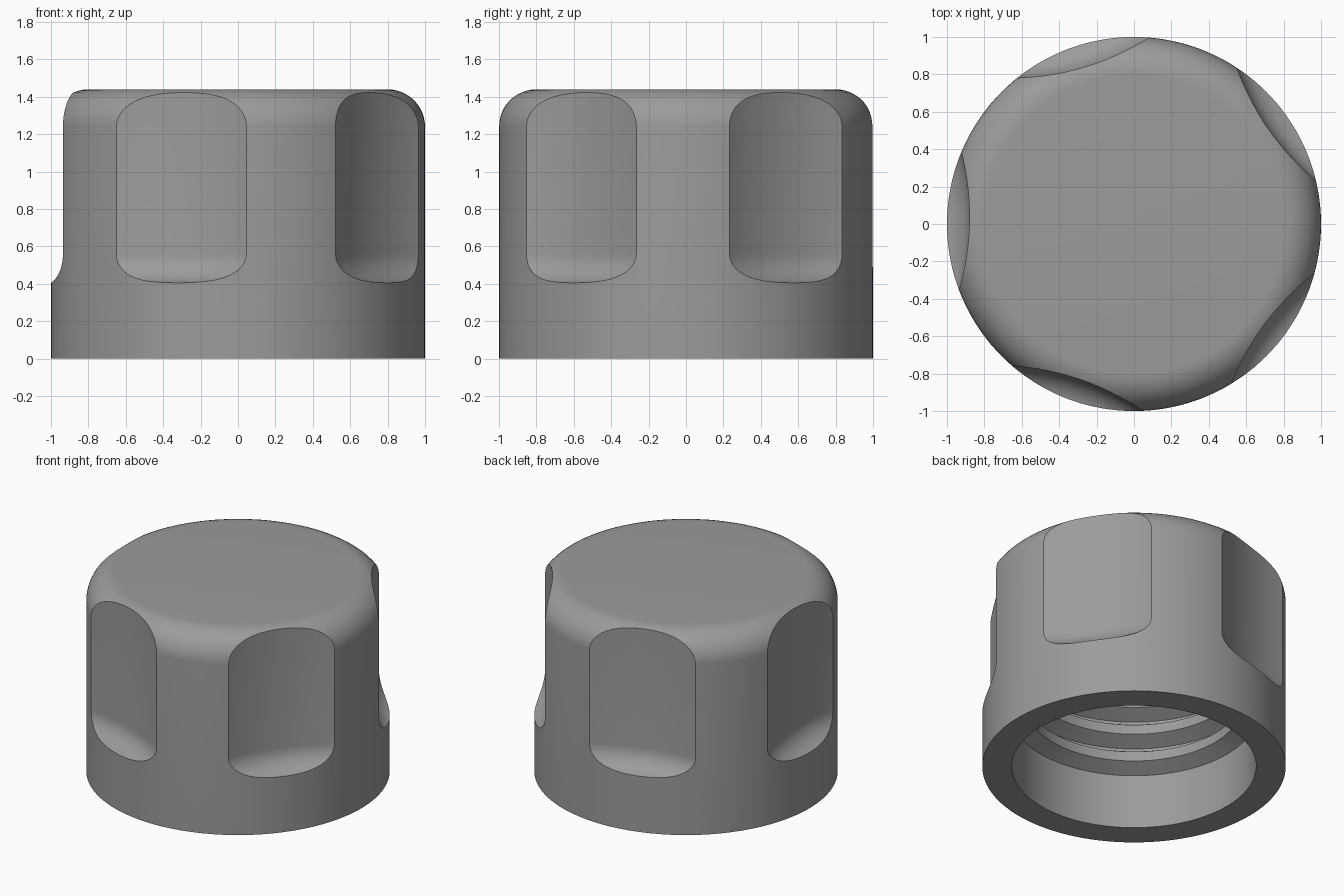
import bpy, bmesh, math
from mathutils import Matrix

if "Cube" in bpy.data.objects:
    bpy.data.objects.remove(bpy.data.objects["Cube"])


def lathe(name, profile, segments):
    """Closed solid turned about z; the first and last profile points are on the axis."""
    bm = bmesh.new()
    bottom = bm.verts.new((0, 0, profile[0][1]))
    top = bm.verts.new((0, 0, profile[-1][1]))
    rings = []
    for r, z in profile[1:-1]:
        rings.append([bm.verts.new((r * math.cos(2 * math.pi * i / segments),
                                    r * math.sin(2 * math.pi * i / segments), z))
                      for i in range(segments)])
    for i in range(segments):
        j = (i + 1) % segments
        bm.faces.new((bottom, rings[0][j], rings[0][i]))
        bm.faces.new((top, rings[-1][i], rings[-1][j]))
        for a, b in zip(rings, rings[1:]):
            bm.faces.new((a[i], a[j], b[j], b[i]))
    bmesh.ops.recalc_face_normals(bm, faces=bm.faces)
    mesh = bpy.data.meshes.new(name)
    bm.to_mesh(mesh)
    bm.free()
    obj = bpy.data.objects.new(name, mesh)
    bpy.context.collection.objects.link(obj)
    return obj


def arc(cr, cz, radius, start, end, steps):
    """Points of an arc in the profile plane, angles in degrees."""
    pts = []
    for k in range(steps + 1):
        a = math.radians(start + (end - start) * k / steps)
        pts.append((cr + radius * math.cos(a), cz + radius * math.sin(a)))
    return pts


HEIGHT, FILLET = 1.44, 0.2
BORE, CREST, PITCH = 0.805, 0.705, 0.204

# Hollow inside: ceiling, thread rings, plain bore, bottom rim
inside = [(0, 1.22), (BORE, 1.22)]
for k in reversed(range(4)):
    z = 0.45 + k * PITCH
    inside += [(BORE, z + 0.13), (CREST, z + 0.07), (CREST, z), (BORE, z - 0.055)]
inside += [(BORE, 0)]

# Outer wall with rounded top edge
outside = [(1, 0)] + arc(1 - FILLET, HEIGHT - FILLET, FILLET, 0, 90, 12) + [(0, HEIGHT)]
cap = lathe("cap_body", inside + outside, 144)

# Five concave grip scallops with rounded floors
CUT_R, CUT_X, CUT_FILLET, FLOOR = 1.39, 2.27, 0.16, 0.4
cut_profile = ([(0, FLOOR)]
               + arc(CUT_R - CUT_FILLET, FLOOR + CUT_FILLET, CUT_FILLET, -90, 0, 10)
               + [(CUT_R, 1.7), (0, 1.7)])
for k in range(5):
    cutter = lathe("scallop_cutter", cut_profile, 240)
    cutter.data.transform(Matrix.Rotation(math.radians(35 + 72 * k), 4, 'Z')
                          @ Matrix.Translation((CUT_X, 0, 0)))
    cutter.hide_render = True
    mod = cap.modifiers.new("scallop", 'BOOLEAN')
    mod.operation = 'DIFFERENCE'
    mod.solver = 'EXACT'
    mod.object = cutter

# Bake the cuts and discard the cutters
bpy.context.view_layer.update()
baked = bpy.data.meshes.new_from_object(
    cap.evaluated_get(bpy.context.evaluated_depsgraph_get()))
cap.modifiers.clear()
cap.data = baked
for obj in list(bpy.data.objects):
    if obj != cap:
        bpy.data.objects.remove(obj)

# Plain grey finish
grey = bpy.data.materials.new("grey")
grey.diffuse_color = (0.33, 0.33, 0.33, 1)
grey.use_nodes = True
grey.node_tree.nodes["Principled BSDF"].inputs["Base Color"].default_value = grey.diffuse_color
cap.data.materials.clear()
cap.data.materials.append(grey)

# Smooth walls, sharp edges
bpy.context.view_layer.objects.active = cap
cap.select_set(True)
bpy.ops.object.shade_smooth_by_angle(angle=math.radians(25))
